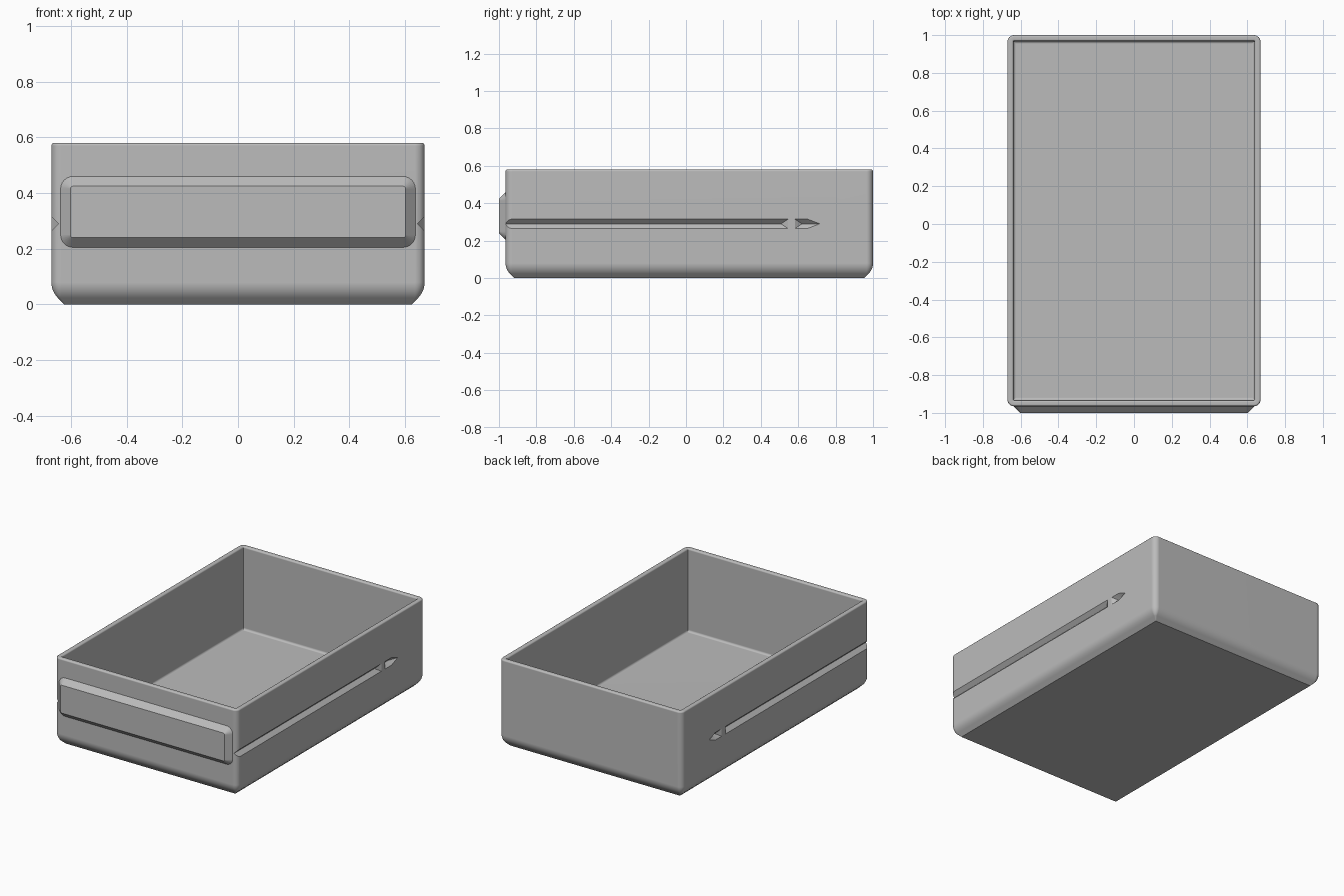
import bpy
import bmesh
from math import sin, cos, pi, radians

if "Cube" in bpy.data.objects:
    bpy.data.objects.remove(bpy.data.objects["Cube"], do_unlink=True)

grey = bpy.data.materials.new("mid grey")
grey.use_nodes = True
grey.diffuse_color = (0.5, 0.5, 0.5, 1)
grey.node_tree.nodes["Principled BSDF"].inputs["Base Color"].default_value = (0.5, 0.5, 0.5, 1)

HALF_X, FRONT, BACK, TOP = 0.67, -0.965, 1.0, 0.58
WALL, FLOOR, CORNER = 0.032, 0.03, 0.035


def rounded_rect(hx, hy, r, steps=6):
    """Counter-clockwise outline of a rectangle with rounded corners."""
    points = []
    for k, (sx, sy) in enumerate([(1, 1), (-1, 1), (-1, -1), (1, -1)]):
        for i in range(steps + 1):
            a = (k + i / steps) * pi / 2
            points.append((sx * (hx - r) + r * cos(a), sy * (hy - r) + r * sin(a)))
    return points


def make_object(name, bm):
    bmesh.ops.recalc_face_normals(bm, faces=bm.faces)
    mesh = bpy.data.meshes.new(name)
    bm.to_mesh(mesh)
    bm.free()
    obj = bpy.data.objects.new(name, mesh)
    bpy.context.collection.objects.link(obj)
    mesh.materials.append(grey)
    return obj


def loft(name, rings):
    """Skin a stack of equal rings and cap both ends."""
    bm = bmesh.new()
    loops = [[bm.verts.new(p) for p in ring] for ring in rings]
    n = len(loops[0])
    for a, b in zip(loops, loops[1:]):
        for i in range(n):
            j = (i + 1) % n
            bm.faces.new((a[i], a[j], b[j], b[i]))
    bm.faces.new(loops[0])
    bm.faces.new(loops[-1])
    return make_object(name, bm)


def activate(obj):
    bpy.ops.object.select_all(action='DESELECT')
    obj.select_set(True)
    bpy.context.view_layer.objects.active = obj


def finish(obj):
    activate(obj)
    bpy.ops.object.shade_smooth_by_angle(angle=radians(30))
    normals = obj.modifiers.new("even_shading", 'WEIGHTED_NORMAL')
    normals.keep_sharp = True


def arc(ci, cz, r, start, end, steps):
    """Arc in the (inset, height) plane, angles in degrees."""
    angles = [radians(start + (end - start) * k / steps) for k in range(steps + 1)]
    return [(ci + r * cos(a), cz + r * sin(a)) for a in angles]


# Drawer wall section: inset from the outer face, and height
R, RIM, COVE = 0.08, 0.01, 0.014
section = [(R * (2 - 2 ** 0.5), 0)]
section += arc(R, R, R, 225, 180, 6)
section += arc(RIM, TOP - RIM, RIM, 180, 90, 4)
section += arc(WALL - RIM, TOP - RIM, RIM, 90, 0, 4)
section += arc(WALL + COVE, FLOOR + COVE, COVE, 180, 270, 4)

half_y, mid_y = (BACK - FRONT) / 2, (BACK + FRONT) / 2
rings = []
for inset, z in section:
    outline = rounded_rect(HALF_X - inset, half_y - inset, max(CORNER - inset, 0.003))
    rings.append([(x, y + mid_y, z) for x, y in outline])
drawer = loft("drawer_body", rings)

# Side runner grooves: a long one open at the front, and a short pointed stop
DEPTH, GROOVE_Z = 0.025, 0.29


def groove_cutter(side, ridge, edge, tip=None):
    bm = bmesh.new()
    x0 = side * HALF_X
    for y in ridge:
        bm.verts.new((x0 - DEPTH, y, GROOVE_Z))
        bm.verts.new((x0 + DEPTH, y, GROOVE_Z))
    for y in edge:
        bm.verts.new((x0, y, GROOVE_Z - DEPTH))
        bm.verts.new((x0, y, GROOVE_Z + DEPTH))
    if tip:
        bm.verts.new((x0, tip, GROOVE_Z))
    bmesh.ops.convex_hull(bm, input=bm.verts)
    return make_object("groove_cutter", bm)


for side in (-1, 1):
    for args in [((-1.05, 0.508), (-1.05, 0.545)),
                 ((0.62, 0.65), (0.583, 0.65), 0.715)]:
        cutter = groove_cutter(side, *args)
        cutter.hide_render = True
        cut = drawer.modifiers.new("groove", 'BOOLEAN')
        cut.operation = 'DIFFERENCE'
        cut.solver = 'EXACT'
        cut.object = cutter
        activate(drawer)
        bpy.ops.object.modifier_apply(modifier=cut.name)
        bpy.data.objects.remove(cutter, do_unlink=True)
finish(drawer)

# Front pull: raised panel with bevelled sides
PULL_Z, BEVEL = 0.3325, 0.035
rings = []
for y, inset in [(FRONT + 0.01, 0), (FRONT, 0), (-1.0, BEVEL)]:
    outline = rounded_rect(0.637 - inset, 0.1275 - inset, 0.045 - inset)
    rings.append([(x, y, z + PULL_Z) for x, z in outline])
finish(loft("front_pull", rings))
